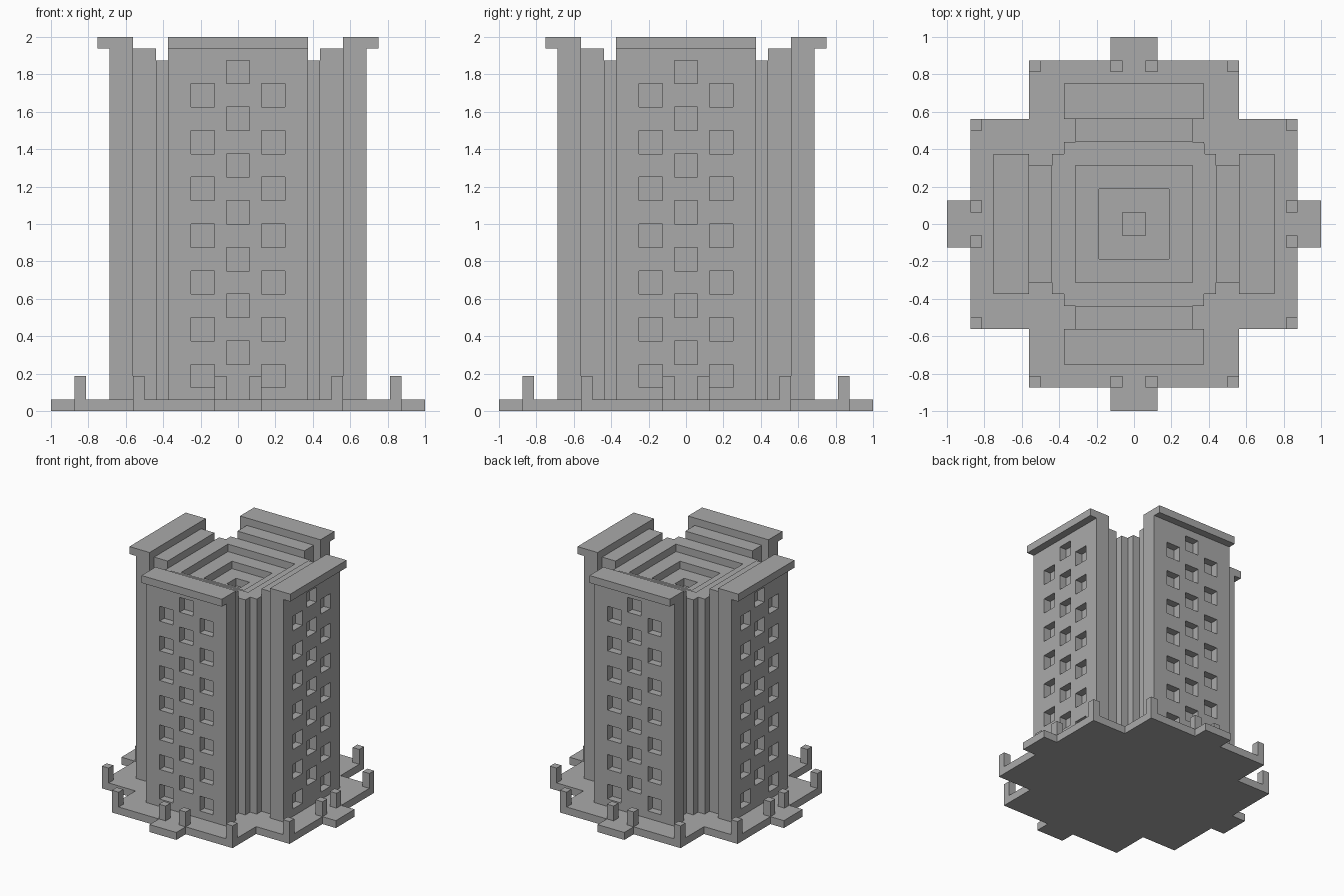
import bpy, bmesh
from math import pi
from mathutils import Matrix, Vector

U = 1 / 16  # building module

old = bpy.data.objects.get("Cube")
if old:
    bpy.data.objects.remove(old, do_unlink=True)

stone = bpy.data.materials.new("grey stone")
stone.use_nodes = True
grey = (0.4, 0.4, 0.4, 1)
stone.diffuse_color = grey
stone.node_tree.nodes["Principled BSDF"].inputs["Base Color"].default_value = grey


def link(name, mesh):
    ob = bpy.data.objects.new(name, mesh)
    bpy.context.scene.collection.objects.link(ob)
    return ob


def from_bmesh(name, bm):
    bmesh.ops.recalc_face_normals(bm, faces=bm.faces)
    mesh = bpy.data.meshes.new(name)
    bm.to_mesh(mesh)
    bm.free()
    mesh.materials.append(stone)
    return link(name, mesh)


def boxes(name, spans):
    """Object of boxes, each (x0, x1, y0, y1, z0, z1) in modules."""
    bm = bmesh.new()
    for x0, x1, y0, y1, z0, z1 in spans:
        size = Vector((x1 - x0, y1 - y0, z1 - z0)) * U
        mid = Vector((x0 + x1, y0 + y1, z0 + z1)) * U / 2
        bmesh.ops.create_cube(bm, size=1, matrix=Matrix.Translation(mid) @ Matrix.Diagonal(size).to_4x4())
    return from_bmesh(name, bm)


def prism(name, quarter, z0, z1):
    """Extruded outline, its quarter repeated around the z axis."""
    bm = bmesh.new()
    verts = []
    for k in range(4):
        turn = Matrix.Rotation(k * pi / 2, 3, 'Z')
        verts += [bm.verts.new(turn @ Vector((x * U, y * U, z0 * U))) for x, y in quarter]
    face = bm.faces.new(verts)
    top = bmesh.ops.extrude_face_region(bm, geom=[face])["geom"]
    bmesh.ops.translate(bm, vec=(0, 0, (z1 - z0) * U),
                        verts=[v for v in top if isinstance(v, bmesh.types.BMVert)])
    return from_bmesh(name, bm)


def cut(ob, cutter):
    """Subtract the cutter for good and remove it."""
    cutter.hide_render = True
    mod = ob.modifiers.new("cut", 'BOOLEAN')
    mod.operation, mod.solver, mod.object = 'DIFFERENCE', 'EXACT', cutter
    bpy.context.view_layer.update()
    result = bpy.data.meshes.new_from_object(ob.evaluated_get(bpy.context.evaluated_depsgraph_get()))
    ob.modifiers.clear()
    ob.data = result
    bpy.data.objects.remove(cutter, do_unlink=True)


def repeat_sides(ob):
    """Share the front part with the other three sides."""
    base = ob.name
    ob.name = "front_" + base
    for k, side in enumerate(("left", "back", "right"), 1):
        link(side + "_" + base, ob.data).rotation_euler.z = k * pi / 2


# Stepped cross-shaped plinth with a doorstep on each side
prism("plinth", [(16, -2), (16, 2), (14, 2), (14, 9), (9, 9), (9, 14), (2, 14)], 0, 1)

# Core with notched corners and a stepped roof well
core = prism("core", [(7, -6), (7, 6), (6, 6), (6, 7)], 1, 30)
for half, floor in ((5, 29), (3, 28), (1, 27)):
    cut(core, boxes("well_cutter", [(-half, half, -half, half, floor, 32)]))

# Inner buttress, outer wall and overhanging cap
repeat_sides(boxes("buttress", [(-5, 5, -9, -7, 1, 31)]))
wall = boxes("wall", [(-6, 6, -11, -9, 1, 31)])
windows = []
for row in range(7):
    low = 2 + 4 * row
    windows += [(x, x + 2, -12, -10, low, low + 2) for x in (-4, 2)]
    windows.append((-1, 1, -12, -10, low + 2, low + 4))
cut(wall, boxes("window_cutter", windows))
repeat_sides(wall)
repeat_sides(boxes("wall_cap", [(-6, 6, -12, -9, 31, 32)]))

# Posts at the plinth corners and beside each doorstep
repeat_sides(boxes("posts", [(x, x + 1, -14, -13, 1, 3) for x in (-9, -2, 1, 8)]))
